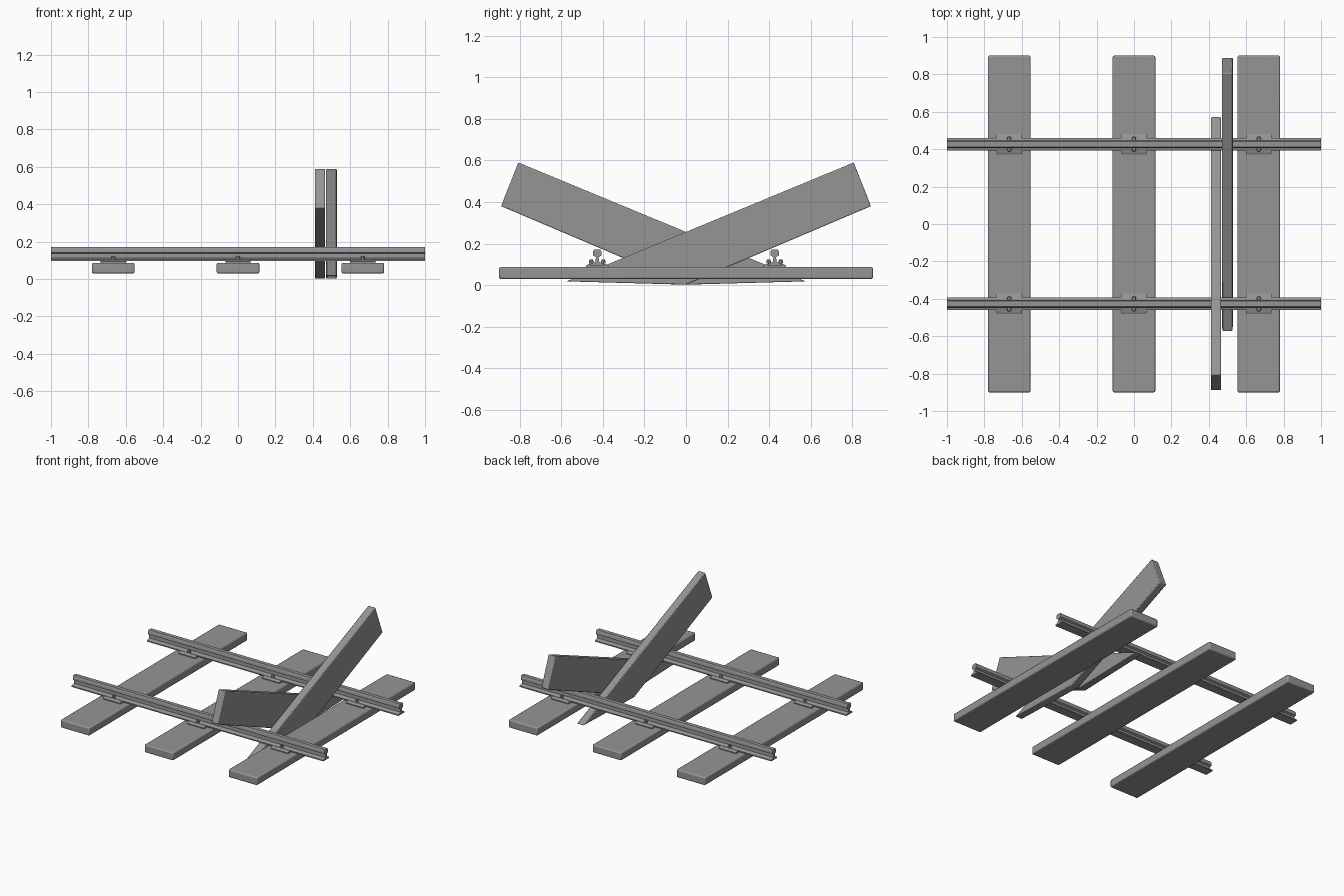
import bpy, bmesh, math
from mathutils import Matrix

if "Cube" in bpy.data.objects:
    bpy.data.objects.remove(bpy.data.objects["Cube"], do_unlink=True)

GREY = (0.3, 0.3, 0.3, 1)
mat = bpy.data.materials.new("plain grey")
mat.use_nodes = True
mat.diffuse_color = GREY
mat.node_tree.nodes["Principled BSDF"].inputs["Base Color"].default_value = GREY


def finish(bm, name, bevel=0, segments=2):
    bmesh.ops.recalc_face_normals(bm, faces=bm.faces)
    mesh = bpy.data.meshes.new(name)
    bm.to_mesh(mesh)
    bm.free()
    mesh.materials.append(mat)
    obj = bpy.data.objects.new(name, mesh)
    bpy.context.collection.objects.link(obj)
    if bevel:
        mod = obj.modifiers.new("soft edges", "BEVEL")
        mod.width = bevel
        mod.segments = segments
    bpy.ops.object.select_all(action="DESELECT")
    obj.select_set(True)
    bpy.context.view_layer.objects.active = obj
    bpy.ops.object.shade_smooth_by_angle(angle=math.radians(40))
    return obj


def extrude_x(name, profile, x0, x1, bevel=0):
    """Sweep a (y, z) outline along x."""
    bm = bmesh.new()
    face = bm.faces.new([bm.verts.new((x0, y, z)) for y, z in profile])
    out = bmesh.ops.extrude_face_region(bm, geom=[face])
    verts = [v for v in out["geom"] if isinstance(v, bmesh.types.BMVert)]
    bmesh.ops.translate(bm, verts=verts, vec=(x1 - x0, 0, 0))
    return finish(bm, name, bevel)


def box(name, centre, size, bevel=0):
    bm = bmesh.new()
    bmesh.ops.create_cube(bm, size=1, matrix=Matrix.Translation(centre) @ Matrix.Diagonal((*size, 1)))
    return finish(bm, name, bevel)


def bolt(name, x, y):
    bm = bmesh.new()
    bmesh.ops.create_cone(bm, cap_ends=True, segments=8, radius1=0.012, radius2=0.009,
                          depth=0.018, matrix=Matrix.Translation((x, y, 0.113)))
    return finish(bm, name)


TIES = (-0.667, 0, 0.667)
RAIL_Y = 0.427

# Wooden cross ties
for x in TIES:
    box("cross_tie", (x, 0, 0.058), (0.228, 1.8, 0.057), 0.008)

# Rails: half of the I-shaped section, mirrored about the web
half = [(0.033, 0.095), (0.033, 0.103), (0.008, 0.112), (0.007, 0.135),
        (0.02, 0.142), (0.021, 0.16), (0.014, 0.172)]
section = half + [(-y, z) for y, z in reversed(half)]
for side, label in ((1, "back"), (-1, "front")):
    centre = side * RAIL_Y
    extrude_x(label + "_rail", [(centre + y, z) for y, z in section], -1, 1)
    # Fixing plates and bolts on each tie
    for x in TIES:
        plate = [(-0.055, 0.085), (0.055, 0.085), (0.055, 0.093), (0.042, 0.101),
                 (-0.042, 0.101), (-0.055, 0.093)]
        extrude_x("fixing_plate", [(centre + y, z) for y, z in plate], x - 0.068, x + 0.068)
        for offset in (-0.029, 0.029):
            bolt("plate_bolt", x, centre + offset)

# Crossed planks, cut off level near the ground
plank = [(0.89, 0.38), (0.807, 0.59), (-0.575, 0.018), (0, 0.002)]
extrude_x("left_crossed_plank", plank, 0.471, 0.528, 0.005)
extrude_x("right_crossed_plank", [(-y, z) for y, z in plank], 0.411, 0.466, 0.005)
